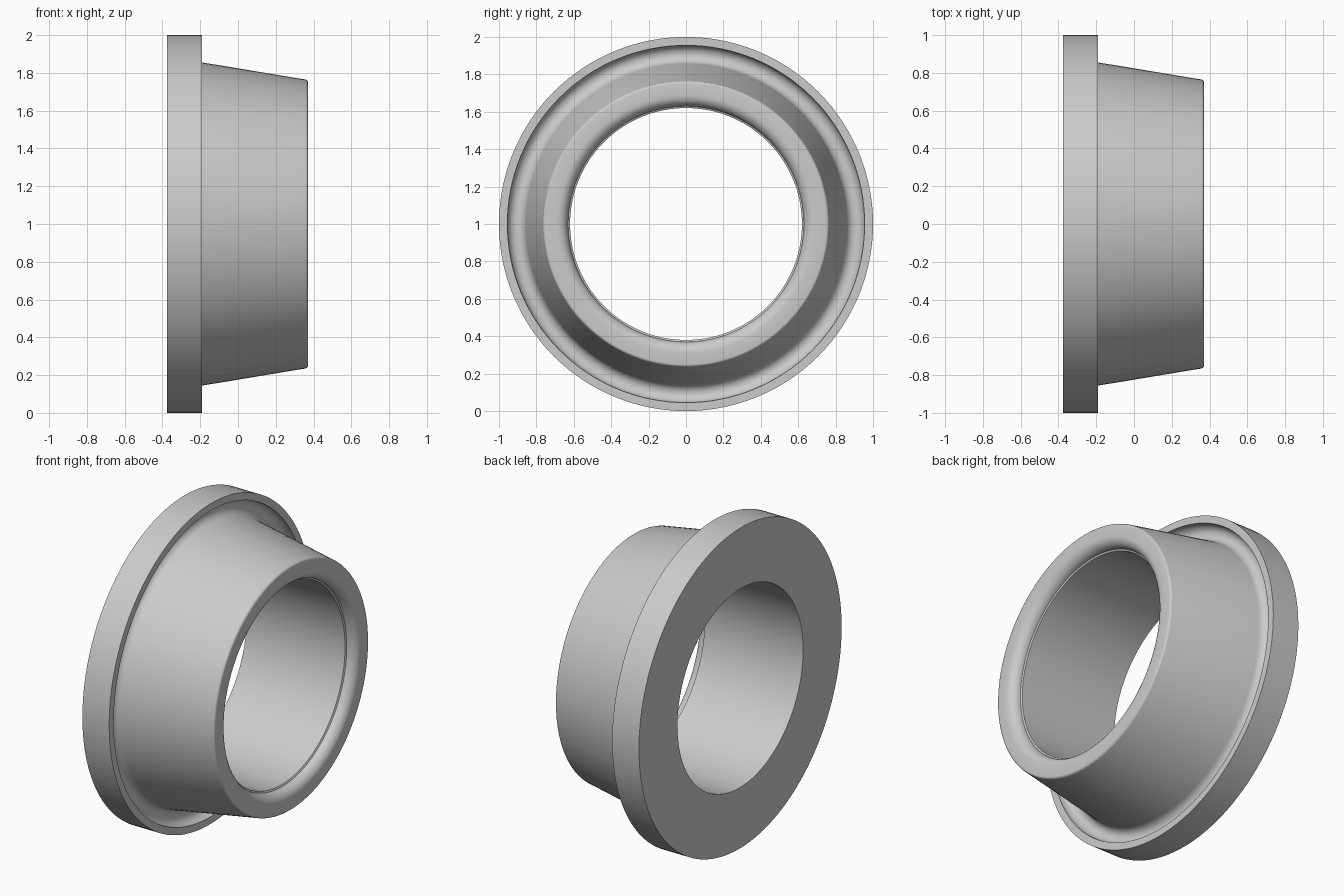
import bpy
import bmesh
from math import cos, sin, pi, radians
from mathutils import Matrix, Vector

cube = bpy.data.objects.get("Cube")
if cube:
    bpy.data.objects.remove(cube)

SEGMENTS = 128


def arc(cx, cr, rx, rr, start, end, steps):
    """Points (x, radius) along an elliptical arc, angles in degrees."""
    angles = [radians(start + (end - start) * i / steps) for i in range(steps + 1)]
    return [(cx + rx * cos(a), cr + rr * sin(a)) for a in angles]


# Plain grey metal
metal = bpy.data.materials.new("grey metal")
metal.use_nodes = True
grey = (0.6, 0.6, 0.6, 1)
metal.diffuse_color = grey
metal.node_tree.nodes["Principled BSDF"].inputs["Base Color"].default_value = grey

# Closed cross-section, from the back face round to the bore
profile = [(-0.375, 0.62), (-0.375, 1.0), (-0.19, 1.0), (-0.19, 0.955)]
# Rounded groove at the foot of the cone
profile += arc(-0.195, 0.906, 0.05, 0.049, 90, 262, 12)
# Small rounding at the outer edge of the nose
profile += arc(0.355, 0.75, 0.015, 0.015, 80, 0, 4)
# Large rounding from the nose face into the bore, with a tiny step
profile += arc(0.31, 0.69, 0.06, 0.06, 0, -90, 10)
profile += [(0.305, 0.62)]

# Revolve the section about the x axis
bm = bmesh.new()
rings = []
for i in range(SEGMENTS):
    turn = Matrix.Rotation(2 * pi * i / SEGMENTS, 3, 'X')
    rings.append([bm.verts.new(turn @ Vector((x, 0, r)) + Vector((0, 0, 1)))
                  for x, r in profile])
for i, ring in enumerate(rings):
    following = rings[(i + 1) % SEGMENTS]
    for j in range(len(profile)):
        k = (j + 1) % len(profile)
        bm.faces.new((ring[j], ring[k], following[k], following[j]))
bmesh.ops.recalc_face_normals(bm, faces=bm.faces)

mesh = bpy.data.meshes.new("flanged_tapered_bushing")
bm.to_mesh(mesh)
bm.free()
mesh.materials.append(metal)
bushing = bpy.data.objects.new("flanged_tapered_bushing", mesh)
bpy.context.collection.objects.link(bushing)

bpy.context.view_layer.objects.active = bushing
bushing.select_set(True)
bpy.ops.object.shade_smooth_by_angle(angle=radians(30))
